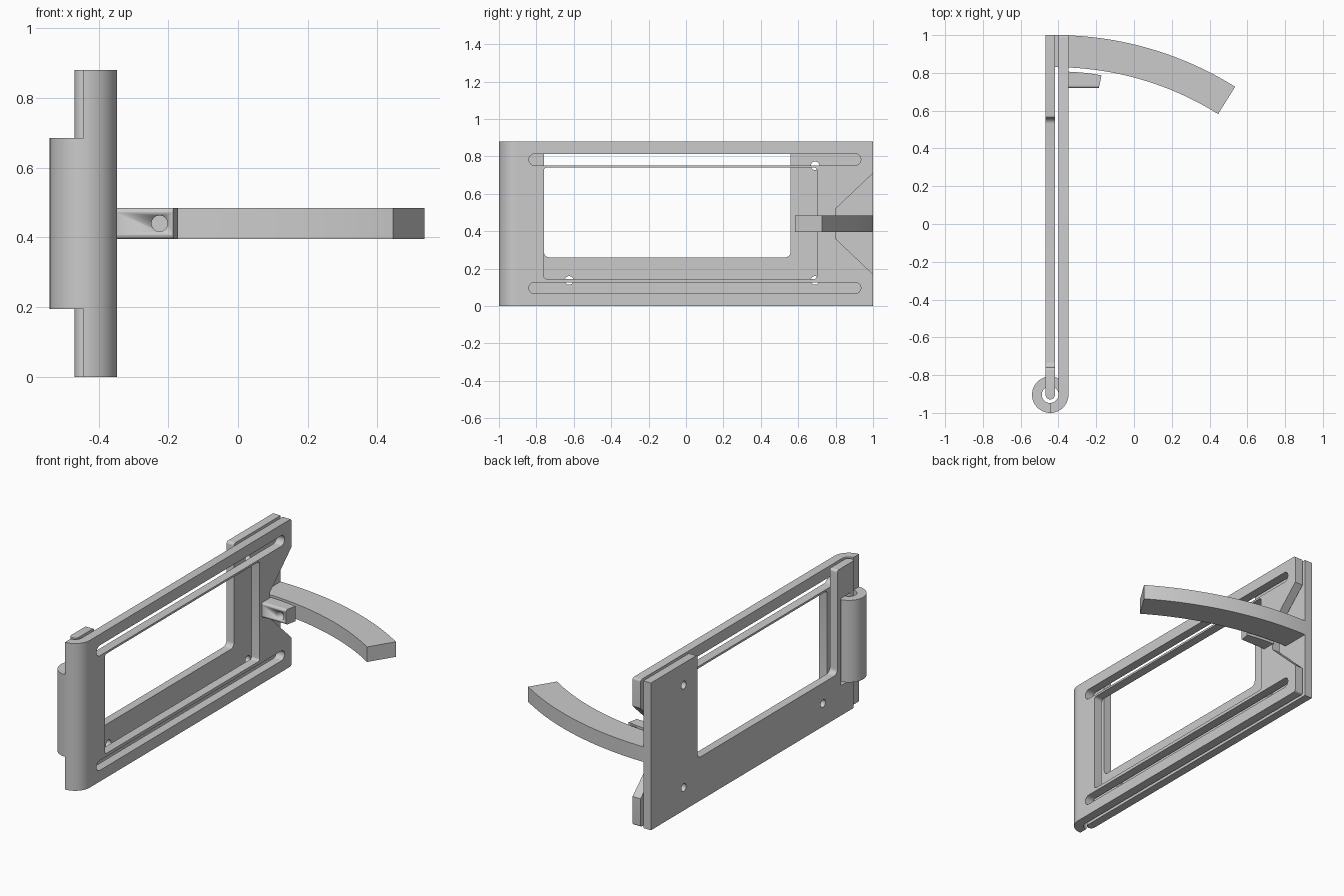
import bpy, bmesh, math
from mathutils import Matrix, Vector

if "Cube" in bpy.data.objects:
    bpy.data.objects.remove(bpy.data.objects["Cube"])

grey = bpy.data.materials.new("light grey")
grey.diffuse_color = (0.6, 0.6, 0.6, 1)
grey.use_nodes = True
grey.node_tree.nodes["Principled BSDF"].inputs["Base Color"].default_value = grey.diffuse_color

# Maps profile (u, v) to world (y, z), extruding along x
SIDE = Matrix(((0, 0, 1, 0), (1, 0, 0, 0), (0, 1, 0, 0), (0, 0, 0, 1)))
# Maps profile (u, v) to world (x, y), extruding along z
TOP = Matrix.Identity(4)


def solid(name, loops, lo, hi, frame):
    """Extrude an outline (first loop) with holes (other loops) from lo to hi."""
    curve = bpy.data.curves.new(name, 'CURVE')
    curve.dimensions = '2D'
    curve.fill_mode = 'BOTH'
    curve.extrude = (hi - lo) / 2
    for pts in loops:
        s = curve.splines.new('POLY')
        s.points.add(len(pts) - 1)
        for p, q in zip(s.points, pts):
            p.co = (q[0], q[1], 0, 1)
        s.use_cyclic_u = True
    tmp = bpy.data.objects.new(name + "_profile", curve)
    bpy.context.collection.objects.link(tmp)
    bpy.context.view_layer.update()
    dg = bpy.context.evaluated_depsgraph_get()
    mesh = bpy.data.meshes.new_from_object(tmp.evaluated_get(dg))
    bpy.data.objects.remove(tmp)
    mesh.transform(frame @ Matrix.Translation((0, 0, (lo + hi) / 2)))
    bm = bmesh.new()
    bm.from_mesh(mesh)
    bmesh.ops.remove_doubles(bm, verts=bm.verts, dist=1e-5)
    bmesh.ops.recalc_face_normals(bm, faces=bm.faces)
    bm.to_mesh(mesh)
    bm.free()
    mesh.materials.clear()
    mesh.materials.append(grey)
    ob = bpy.data.objects.new(name, mesh)
    bpy.context.collection.objects.link(ob)
    bpy.ops.object.select_all(action='DESELECT')
    ob.select_set(True)
    bpy.context.view_layer.objects.active = ob
    bpy.ops.object.shade_smooth_by_angle(angle=math.radians(30))
    return ob


def arc(cx, cy, r, a0, a1, n=24):
    return [(cx + r * math.cos(math.radians(a0 + (a1 - a0) * i / n)),
             cy + r * math.sin(math.radians(a0 + (a1 - a0) * i / n))) for i in range(n + 1)]


def circle(cx, cy, r, n=32):
    return arc(cx, cy, r, 0, 360, n)[:-1]


def slot(u0, u1, v0, v1):
    r, c = (v1 - v0) / 2, (v0 + v1) / 2
    return arc(u0 + r, c, r, 90, 270, 12) + arc(u1 - r, c, r, -90, 90, 12)


def rounded(pts):
    """Round the corners of a polygon given as (u, v, radius)."""
    out = []
    for i, (u, v, r) in enumerate(pts):
        p = Vector((u, v))
        if r == 0:
            out.append((u, v))
            continue
        a = p + (Vector(pts[i - 1][:2]) - p).normalized() * r
        b = p + (Vector(pts[(i + 1) % len(pts)][:2]) - p).normalized() * r
        c = a + b - p
        for k in range(7):
            t = k / 6 * math.pi / 2
            q = c + (a - c) * math.cos(t) + (b - c) * math.sin(t)
            out.append((q.x, q.y))
    return out


HX, HY, H = -0.4435, -0.9035, 0.88   # hinge axis and overall height
X_BACK, X_GAP, X_IN, X_OUT = -0.4685, -0.4185, -0.40, -0.347

# Front plate: window, two long slots and a V notch at the free end
front = rounded([(HY, 0, 0), (1, 0, .012), (1, .17, 0), (.80, .36, 0),
                 (.80, .52, 0), (1, .71, 0), (1, H, .012), (HY, H, 0)])
window = rounded([(-.76, .145, .015), (.70, .145, .015), (.70, .74, .015), (-.76, .74, .015)])
solid("front_plate", [front, window, slot(-.84, .935, .067, .126), slot(-.84, .935, .752, .814)],
      X_IN, X_OUT, SIDE)

# Back plate: open-topped frame, cut away around the hinge barrel
back = rounded([(HY, 0, 0), (1, 0, 0), (1, H, 0), (.56, H, .015), (.56, .26, .03),
                (-.76, .26, .03), (-.76, H, .015), (HY, H, 0), (HY, .70, 0),
                (-.795, .70, 0), (-.795, .18, 0), (HY, .18, 0)])
holes = [circle(u, v, .023) for u, v in ((.69, .75), (.69, .137), (-.625, .137))]
solid("back_plate", [back] + holes, X_BACK, X_GAP, SIDE)

# Hinge: pin on the back plate, quarter curl and full barrel on the front plate
solid("hinge_pin", [circle(HX, HY, .025)], 0, H, TOP)
curl = arc(HX, HY, .0965, -90, 0) + arc(HX, HY, .0435, 0, -90)
solid("front_plate_curl", [curl], 0, H, TOP)
solid("hinge_barrel", [circle(HX, HY, .0965, 64), circle(HX, HY, .0445, 48)], .195, .685, TOP)

# Curved arm fixed to the back plate, passing through the notch
arm = arc(X_GAP, -.80, 1.80, 90, 58, 32) + arc(X_GAP, -.80, 1.63, 58, 90, 32)
solid("curved_arm", [arm], .395, .485, TOP)

# Catch block under the arm, with a cross hole and softened front edges
block = [(X_OUT - .005, .72), (-.186, .72), (-.172, .787)]
block += [(x, -.80 + math.sqrt(1.608 ** 2 - (x - X_GAP) ** 2)) for x in (-.23, -.29, X_OUT - .005)]
catch = solid("catch_block", [block], .395, .485, TOP)
bm = bmesh.new()
bm.from_mesh(catch.data)
bmesh.ops.dissolve_limit(bm, angle_limit=.01, verts=bm.verts, edges=bm.edges)
edges = [e for e in bm.edges if all(abs(v.co.y - .72) < 1e-4 for v in e.verts)
         and abs(e.verts[0].co.z - e.verts[1].co.z) < 1e-4]
bmesh.ops.bevel(bm, geom=edges, offset=.012, segments=4, profile=.5, affect='EDGES')
bm.to_mesh(catch.data)
bm.free()
cutter = solid("catch_hole_cutter", [circle(-.225, .44, .023)], -.9, -.6,
               Matrix(((1, 0, 0, 0), (0, 0, -1, 0), (0, 1, 0, 0), (0, 0, 0, 1))))
cutter.hide_render = True
cutter.hide_viewport = True
mod = catch.modifiers.new("cross_hole", 'BOOLEAN')
mod.operation = 'DIFFERENCE'
mod.solver = 'EXACT'
mod.object = cutter
